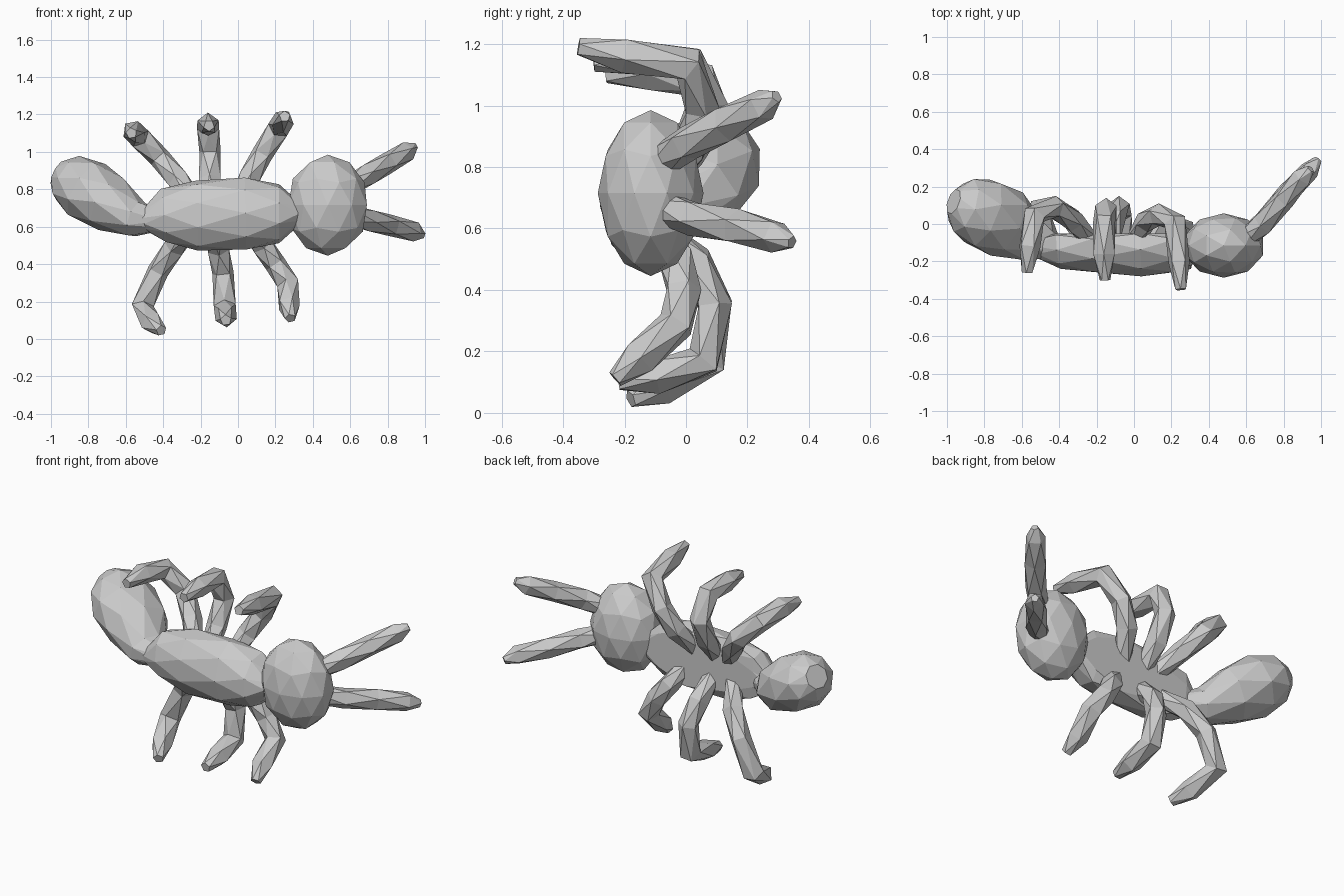
import bpy, bmesh, math
from mathutils import Vector


def loft(name, stations, sides, back=None):
    """Skin rings (x, y, z, radius_u, radius_v) along a path; 'back' flattens the rear at that y."""
    bm = bmesh.new()
    pts = [Vector(s[:3]) for s in stations]
    rings, prev, u = [], None, None
    for i, s in enumerate(stations):
        a, b = pts[max(i - 1, 0)], pts[min(i + 1, len(pts) - 1)]
        t = (b - a).normalized()
        if u is None:
            u = Vector((0, 1, 0))
        else:
            u = prev.rotation_difference(t) @ u
        u = (u - t * u.dot(t)).normalized()
        v = t.cross(u)
        prev = t
        ring = []
        for k in range(sides):
            ang = 2 * math.pi * (k + 0.5 * (i % 2)) / sides
            p = pts[i] + u * math.cos(ang) * s[3] + v * math.sin(ang) * s[4]
            if back is not None:
                p.y = min(p.y, back)
            ring.append(bm.verts.new(p))
        rings.append(ring)
    # Staggered triangles between rings
    for i in range(len(rings) - 1):
        r, q = rings[i], rings[i + 1]
        for k in range(sides):
            n = (k + 1) % sides
            if i % 2 == 0:
                bm.faces.new((r[k], r[n], q[k]))
                bm.faces.new((r[n], q[n], q[k]))
            else:
                bm.faces.new((r[k], r[n], q[n]))
                bm.faces.new((r[k], q[n], q[k]))
    bm.faces.new(rings[0][::-1])
    bm.faces.new(rings[-1])
    bmesh.ops.recalc_face_normals(bm, faces=bm.faces)
    mesh = bpy.data.meshes.new(name)
    bm.to_mesh(mesh)
    bm.free()
    obj = bpy.data.objects.new(name, mesh)
    bpy.context.collection.objects.link(obj)
    return obj


def limb(name, path, radii):
    return loft(name, [(*p, r, r) for p, r in zip(path, radii)], 5)


# Thorax: domed front, flat back where the legs attach
loft("thorax", [
    (-0.51, -0.13, 0.63, 0.06, 0.05),
    (-0.40, -0.12, 0.66, 0.12, 0.145),
    (-0.22, -0.11, 0.66, 0.155, 0.19),
    (0.04, -0.11, 0.67, 0.17, 0.195),
    (0.22, -0.11, 0.67, 0.155, 0.16),
    (0.33, -0.11, 0.67, 0.10, 0.06)], 9, back=-0.05)

# Head
bpy.ops.mesh.primitive_ico_sphere_add(subdivisions=2, radius=1, location=(0.48, -0.115, 0.715))
head = bpy.context.object
head.name = "head"
head.scale = (0.22, 0.172, 0.27)

# Abdomen: swells toward the rear, curling up and back
loft("abdomen", [
    (-0.40, -0.13, 0.63, 0.05, 0.05),
    (-0.54, -0.09, 0.64, 0.12, 0.10),
    (-0.68, 0.00, 0.72, 0.19, 0.155),
    (-0.81, 0.06, 0.80, 0.195, 0.17),
    (-0.91, 0.10, 0.86, 0.15, 0.135),
    (-0.965, 0.12, 0.89, 0.07, 0.07)], 8)

# Antennae
ANT_R = (0.055, 0.06, 0.06, 0.055, 0.022)
limb("upper_antenna", [(0.58, -0.09, 0.81), (0.69, 0.00, 0.875), (0.80, 0.13, 0.94),
                       (0.90, 0.25, 1.00), (0.945, 0.295, 1.03)], ANT_R)
limb("lower_antenna", [(0.58, -0.09, 0.67), (0.70, 0.02, 0.635), (0.82, 0.16, 0.605),
                       (0.94, 0.29, 0.575), (0.985, 0.345, 0.555)], ANT_R)

# Legs: out of the flat back, bend at the knee, feet curl forward
LEG_R = (0.05, 0.06, 0.06, 0.062, 0.06, 0.03)
legs = {
    "upper_rear_leg": [(-0.22, -0.10, 0.72), (-0.32, 0.01, 0.85), (-0.42, 0.09, 0.97),
                       (-0.53, 0.05, 1.08), (-0.56, -0.12, 1.11), (-0.57, -0.26, 1.10)],
    "upper_middle_leg": [(-0.14, -0.10, 0.72), (-0.15, 0.01, 0.85), (-0.15, 0.08, 1.00),
                         (-0.16, 0.02, 1.14), (-0.16, -0.16, 1.15), (-0.155, -0.30, 1.14)],
    "upper_front_leg": [(0.00, -0.10, 0.72), (0.06, 0.01, 0.86), (0.13, 0.05, 0.99),
                        (0.22, 0.01, 1.13), (0.24, -0.20, 1.165), (0.25, -0.35, 1.19)],
    "lower_rear_leg": [(-0.25, -0.10, 0.60), (-0.34, 0.03, 0.49), (-0.43, 0.09, 0.36),
                       (-0.51, 0.08, 0.17), (-0.46, -0.08, 0.085), (-0.41, -0.18, 0.045)],
    "lower_middle_leg": [(-0.12, -0.10, 0.60), (-0.105, 0.03, 0.48), (-0.08, 0.09, 0.35),
                         (-0.07, 0.06, 0.17), (-0.065, -0.10, 0.12), (-0.065, -0.22, 0.10)],
    "lower_front_leg": [(0.06, -0.10, 0.60), (0.13, -0.03, 0.50), (0.20, -0.01, 0.40),
                        (0.27, -0.03, 0.29), (0.27, -0.15, 0.18), (0.28, -0.23, 0.11)],
}
for name, path in legs.items():
    limb(name, path, LEG_R)
